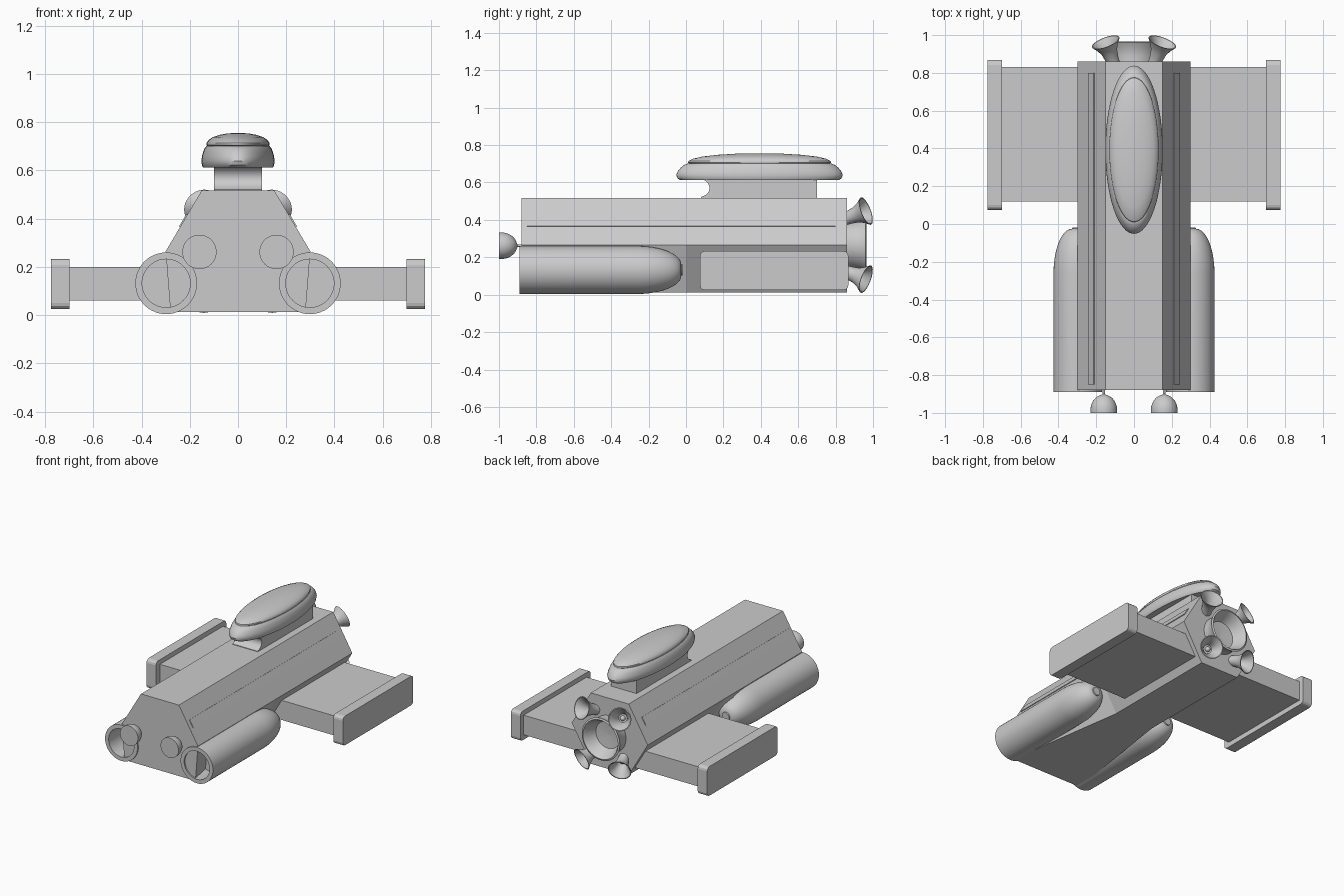
import bpy, bmesh, math
from mathutils import Vector, Matrix

if "Cube" in bpy.data.objects:
    bpy.data.objects.remove(bpy.data.objects["Cube"])


def finish(name, bm, smooth=None):
    bmesh.ops.remove_doubles(bm, verts=bm.verts, dist=1e-5)
    bmesh.ops.recalc_face_normals(bm, faces=bm.faces)
    me = bpy.data.meshes.new(name)
    bm.to_mesh(me)
    bm.free()
    ob = bpy.data.objects.new(name, me)
    bpy.context.collection.objects.link(ob)
    if smooth:
        bpy.ops.object.select_all(action='DESELECT')
        ob.select_set(True)
        bpy.context.view_layer.objects.active = ob
        bpy.ops.object.shade_smooth_by_angle(angle=math.radians(smooth))
    return ob


def loft(name, rings, smooth=None):
    """Skin a list of equal-length closed rings, capping both ends."""
    bm = bmesh.new()
    vs = [[bm.verts.new(p) for p in ring] for ring in rings]
    n = len(vs[0])
    for a, b in zip(vs, vs[1:]):
        for i in range(n):
            bm.faces.new((a[i], a[(i + 1) % n], b[(i + 1) % n], b[i]))
    bm.faces.new(vs[0])
    bm.faces.new(vs[-1])
    return finish(name, bm, smooth)


def lathe(name, profile, origin, axis=(0, 1, 0), scale=(1, 1), n=48, smooth=35):
    """Turn (radius, distance) points around an axis through origin."""
    rot = Vector((0, 0, 1)).rotation_difference(Vector(axis)).to_matrix()
    rings = [[Vector(origin) + rot @ Vector((r * scale[0] * math.cos(2 * math.pi * i / n),
                                             r * scale[1] * math.sin(2 * math.pi * i / n), t))
              for i in range(n)] for r, t in profile]
    return loft(name, rings, smooth)


def box(name, lo, hi, rot=None, bevel=0.0):
    bm = bmesh.new()
    c = (Vector(lo) + Vector(hi)) / 2
    d = Vector(hi) - Vector(lo)
    bmesh.ops.create_cube(bm, size=1, matrix=Matrix.Translation(c) @ (rot or Matrix()) @ Matrix.Diagonal((*d, 1)))
    if bevel:
        # round only the edges running along x
        edges = [e for e in bm.edges if abs((e.verts[0].co - e.verts[1].co).normalized().x) > 0.9]
        bmesh.ops.bevel(bm, geom=edges, offset=bevel, segments=3, profile=0.5, affect='EDGES')
    return finish(name, bm)


# Hexagonal hull whose belly spreads towards the front
def hull_ring(y, belly):
    return [(-.15, y, .518), (.15, y, .518), (.30, y, .265),
            (belly, y, .012), (-belly, y, .012), (-.30, y, .265)]


loft("hull", [hull_ring(-.88, .28), hull_ring(0, .15), hull_ring(.86, .15)])

# Wing slab through the hull
box("wing", (-.71, .12, .06), (.71, .83, .20))

for s, side in ((-1, "left"), (1, "right")):
    # Wing end plate
    x0, x1 = sorted((s * .70, s * .775))
    box(side + "_wing_end", (x0, .075, .025), (x1, .868, .233), bevel=.025)

    # Hollow tube pod with rounded tapering tail
    pod = [(.001, .15), (.10, .15), (.10, 0), (.128, 0), (.128, .63)]
    pod += [(.03 + .098 * math.cos(a), .63 + .235 * math.sin(a))
            for a in [math.pi / 2 * k / 10 for k in range(1, 11)]]
    pod += [(.028, .872), (.001, .872)]
    lathe(side + "_pod", pod, (s * .298, -.89, .132))

    # Domed headlamp on a thin stem
    lamp = [(.001, 0), (.071, 0)]
    lamp += [(.071 * math.cos(a), .012 + .085 * math.sin(a))
             for a in [math.pi / 2 * k / 10 for k in range(10)]]
    lamp += [(.006, .1), (.006, .13), (.001, .13)]
    lathe(side + "_headlamp", lamp, (s * .16, -1, .262))

    # Nearly flush side panel
    box(side + "_panel", (s * .225 - .03, -.85, .3865), (s * .225 + .03, .80, .3965),
        Matrix.Rotation(s * math.radians(59.3), 4, 'Y'))

    # Tilted steering thrusters
    for v, level in ((-1, "lower"), (1, "upper")):
        axis = Vector((s * .33, .88, v * .33)).normalized()
        rim = Vector((s * .15, .962, .265 + v * .182))
        bell = [(.001, -.125), (.034, -.125), (.036, -.10), (.043, -.06), (.056, -.03), (.078, 0),
                (.072, 0), (.050, -.03), (.037, -.06), (.028, -.09), (.001, -.092)]
        lathe(f"{side}_{level}_thruster", bell, rim, axis, n=32)
        lathe(f"{side}_{level}_thruster_core",
              [(max(.001, .018 * math.sin(a)), -.018 * math.cos(a))
               for a in [math.pi * k / 8 for k in range(9)]],
              rim - axis * .085, axis, n=16)

# Main engine bowl
lathe("main_engine", [(.001, -.02), (.13, -.02), (.128, .03), (.135, .07), (.15, .10), (.138, .105),
                      (.122, .08), (.108, .045), (.095, .02), (.001, .012)], (0, .86, .265))

# Dome pedestal with scooped front
side_profile = [(.70, .515), (.70, .62), (.085, .62), (.105, .608), (.12, .592),
                (.126, .572), (.122, .552), (.108, .535), (.08, .522), (.08, .515)]
loft("pedestal", [[(x, y, z) for y, z in side_profile] for x in (-.10, .10)], 35)

# Elliptical dome in two tiers
lathe("dome_base", [(.001, .612), (.95, .612), (.985, .622), (1, .64), (.985, .658), (.95, .678),
                    (.91, .693), (.86, .702), (.001, .702)], (0, .393, 0), (0, 0, 1), (.152, .445), 64)
lathe("dome_top", [(.001, .698), (.83, .698), (.86, .706), (.855, .715), (.80, .727), (.68, .739),
                   (.50, .748), (.28, .754), (.001, .756)], (0, .393, 0), (0, 0, 1), (.152, .445), 64)
